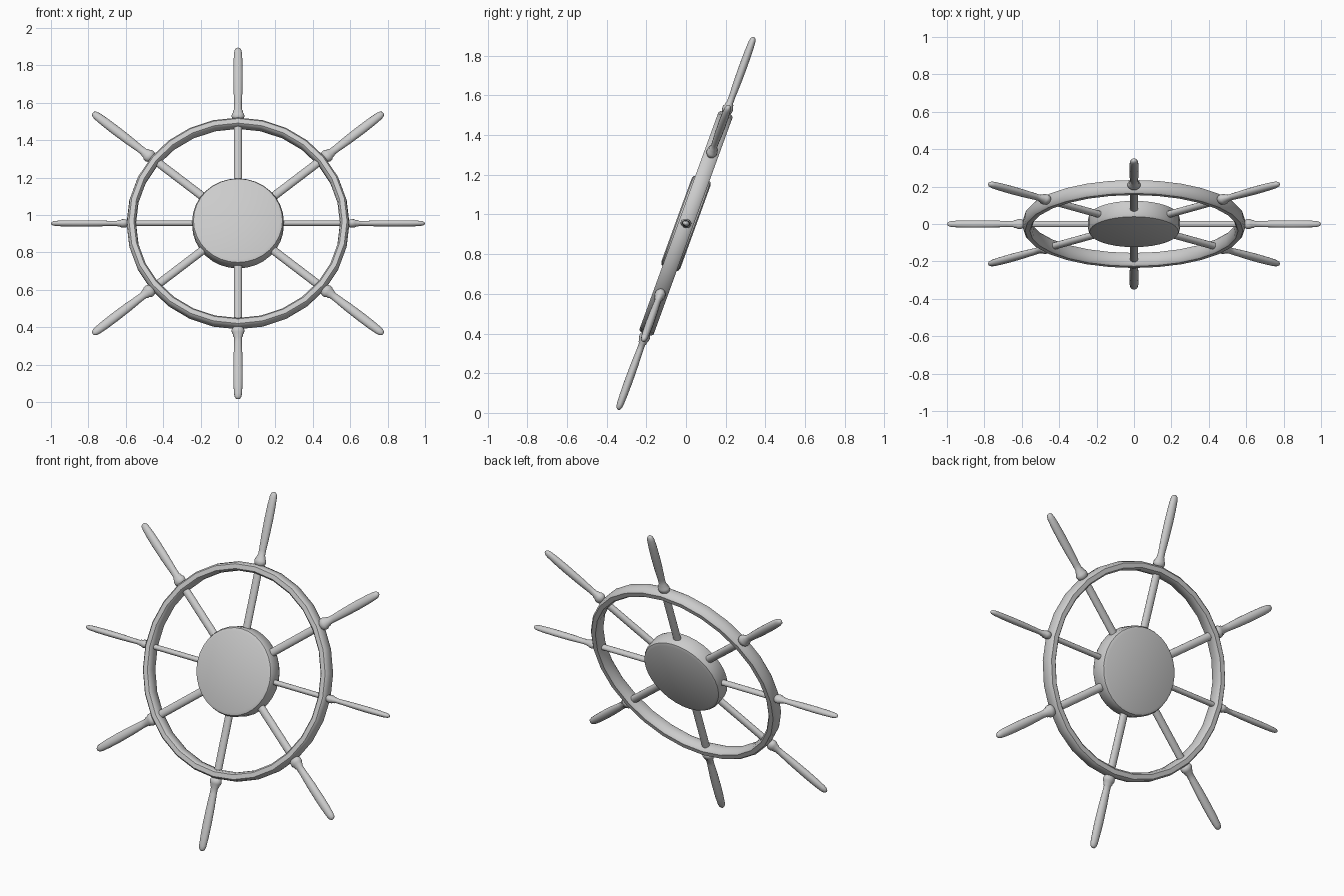
import bpy, bmesh, math
from mathutils import Matrix

if "Cube" in bpy.data.objects:
    bpy.data.objects.remove(bpy.data.objects["Cube"])

# Wheel frame: local x/y in the wheel plane, local z = axle; then tilted back 20 degrees
TILT = Matrix.Translation((0, 0, 0.955)) @ Matrix.Rotation(math.radians(70), 4, 'X')


def lathe(name, profile, segs, closed, matrix):
    """Revolve (radius, height) points around local z."""
    bm = bmesh.new()
    rings = []
    for r, h in profile:
        if r == 0:
            rings.append([bm.verts.new((0, 0, h))] * segs)
        else:
            rings.append([bm.verts.new((r * math.cos(a), r * math.sin(a), h))
                          for a in (2 * math.pi * i / segs for i in range(segs))])
    pairs = list(zip(rings, rings[1:]))
    if closed:
        pairs.append((rings[-1], rings[0]))
    for a, b in pairs:
        for i in range(segs):
            j = (i + 1) % segs
            bm.faces.new(list(dict.fromkeys((a[i], a[j], b[j], b[i]))))
    bmesh.ops.transform(bm, matrix=matrix, verts=bm.verts)
    bmesh.ops.recalc_face_normals(bm, faces=bm.faces)
    me = bpy.data.meshes.new(name)
    bm.to_mesh(me)
    bm.free()
    ob = bpy.data.objects.new(name, me)
    bpy.context.collection.objects.link(ob)
    bpy.context.view_layer.objects.active = ob
    ob.select_set(True)
    bpy.ops.object.shade_smooth_by_angle(angle=math.radians(40))
    ob.select_set(False)
    return ob


# Hub disc with rounded edges
lathe("hub", [(0, -0.051), (0.222, -0.051), (0.238, -0.045), (0.245, -0.03),
              (0.245, 0.03), (0.238, 0.045), (0.222, 0.051), (0, 0.051)],
      32, False, TILT)

# Rim ring with softened rectangular section
lathe("rim", [(0.557, -0.038), (0.583, -0.038), (0.592, -0.028), (0.596, 0),
              (0.592, 0.028), (0.583, 0.038), (0.557, 0.038), (0.548, 0.028),
              (0.545, 0), (0.548, -0.028)], 28, True, TILT)

# Spokes with collar bead and turned handle; radius is a multiple of the shaft
SPOKE = [(0, 0.15), (0.92, 0.15), (0.92, 0.590), (1.25, 0.596), (1.42, 0.608),
         (1.38, 0.622), (1.1, 0.630), (1.08, 0.640), (0.85, 0.648), (0.85, 0.68),
         (1.0, 0.76), (1.05, 0.85), (1.0, 0.92), (0.88, 0.97), (0.7, 0.988),
         (0.4, 0.997), (0, 1.0)]
for n, deg in enumerate((0, 39, 90, 141, 180, 219, 270, 321)):
    flat = 0.016 if deg % 180 == 0 else 0.0245   # level spokes are slimmer
    # lathe axis -> local x, section scaled to in-plane / axle thickness
    m = (TILT @ Matrix.Rotation(math.radians(deg), 4, 'Z')
         @ Matrix.Rotation(math.radians(90), 4, 'Y')
         @ Matrix.Diagonal((0.0195, flat, 1, 1)))
    lathe(f"spoke_{n + 1}", SPOKE, 14, False, m)
